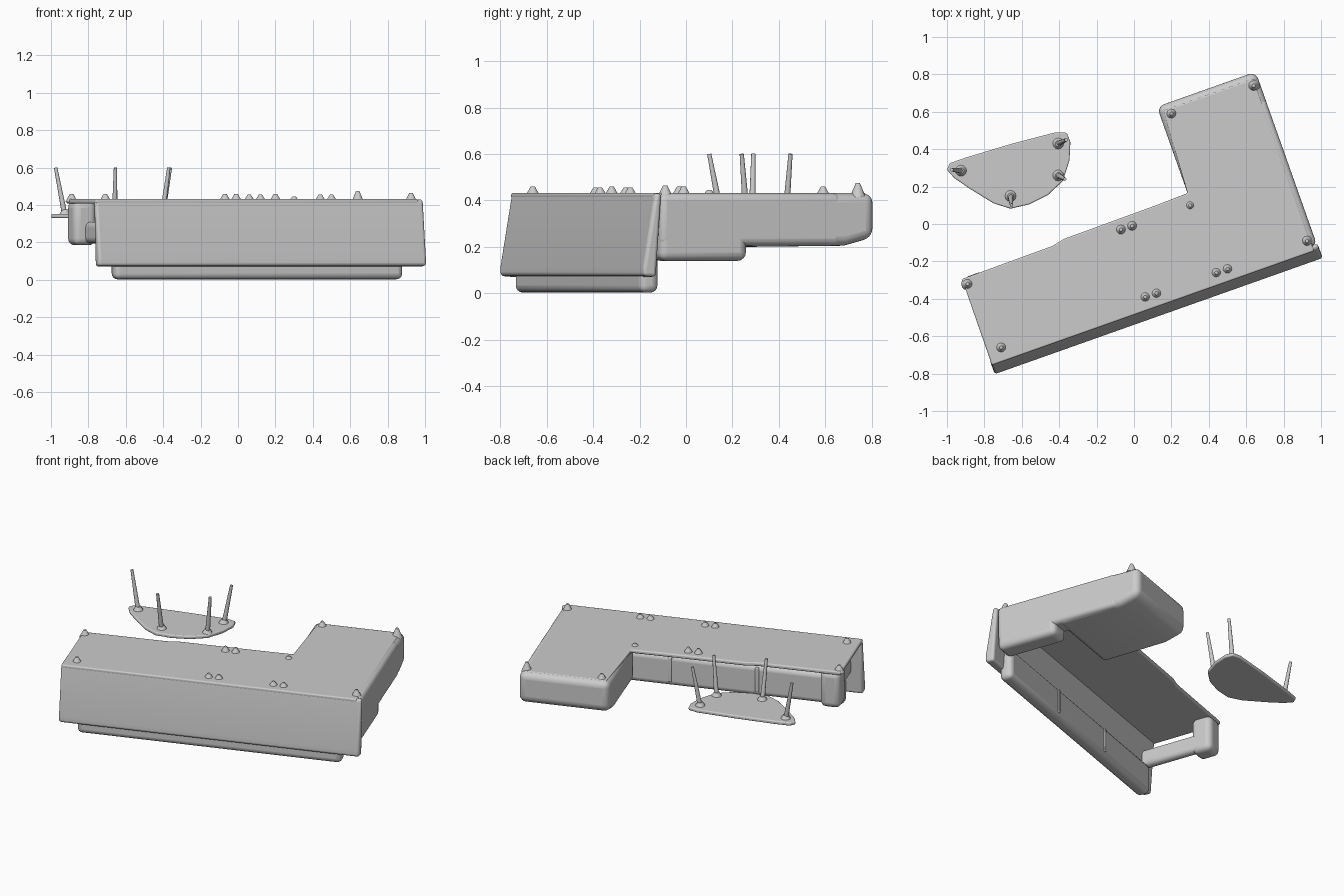
import bpy, bmesh, math
from mathutils import Vector, Matrix

if "Cube" in bpy.data.objects:
    bpy.data.objects.remove(bpy.data.objects["Cube"])

ROT = Matrix.Rotation(math.atan2(0.62, 1.75), 4, 'Z')


def finish(name, bm, bevel=0.0, segs=4, rot=True):
    bmesh.ops.recalc_face_normals(bm, faces=bm.faces)
    me = bpy.data.meshes.new(name)
    bm.to_mesh(me)
    bm.free()
    ob = bpy.data.objects.new(name, me)
    bpy.context.collection.objects.link(ob)
    if rot:
        ob.matrix_world = ROT
    if bevel:
        m = ob.modifiers.new("round", 'BEVEL')
        m.width, m.segments = bevel, segs
        m.limit_method, m.angle_limit = 'ANGLE', math.radians(25)
    bpy.context.view_layer.objects.active = ob
    bpy.ops.object.select_all(action='DESELECT')
    ob.select_set(True)
    bpy.ops.object.shade_smooth_by_angle(angle=math.radians(40))
    return ob


def prism(name, pts, offset, bevel, segs=4, rot=True):
    bm = bmesh.new()
    face = bm.faces.new([bm.verts.new(p) for p in pts])
    new = bmesh.ops.extrude_face_region(bm, geom=[face])
    bmesh.ops.translate(bm, vec=Vector(offset),
                        verts=[v for v in new['geom'] if isinstance(v, bmesh.types.BMVert)])
    return finish(name, bm, bevel, segs, rot)


def box(name, u, v, z, bevel):
    pts = [(u[0], v[0], z[0]), (u[1], v[0], z[0]), (u[1], v[1], z[0]), (u[0], v[1], z[0])]
    return prism(name, pts, (0, 0, z[1] - z[0]), bevel)


def rod(name, a, b, r1, r2, segs=12):
    a, b = Vector(a), Vector(b)
    d = b - a
    bm = bmesh.new()
    bmesh.ops.create_cone(bm, cap_ends=True, segments=segs, radius1=r1, radius2=r2, depth=d.length)
    q = d.to_track_quat('Z', 'Y').to_matrix().to_4x4()
    bmesh.ops.transform(bm, matrix=Matrix.Translation((a + b) / 2) @ q, verts=bm.verts)
    return finish(name, bm, rot=False)


# Upturned sofa: L-shaped base panel
base = [(-.968, -.458), (.86, -.458), (.86, .52), (.35, .52), (.325, .06),
        (.15, .055), (-.38, .05), (-.45, .035), (-.965, .03)]
prism("sofa_base_panel", [(u, v, .408) for u, v in base], (0, 0, .024), .008, 3)

# Chaise block with a slightly sloping underside
chaise = [(.43, -.02), (.43, .55), (.24, .55), (.205, .42), (.2, -.02)]
prism("chaise_seat", [(.325, v, z) for z, v in chaise], (.56, 0, 0), .04, 5)

# Arms: right side panel and arm, left arm bar with its rounded front
box("right_side_panel", (.745, .885), (-.43, .4), (.205, .43), .03)
box("right_arm", (.745, .885), (-.43, -.03), (.14, .41), .035)
box("left_arm_bar", (-.9, -.835), (-.46, .03), (.195, .31), .03)
box("left_arm_front", (-.962, -.835), (-.1, .033), (.185, .42), .035)

# Thin leaning back shell
back = [(-.455, .43), (-.508, .115), (-.508, .075), (-.45, .07), (-.425, .43)]
prism("backrest_shell", [(-.97, v, z) for v, z in back], (1.86, 0, 0), .016, 4)

# Back cushions below the rim: one rounded run and slim seam welts inside
box("back_cushions", (-.865, .77), (-.48, -.395), (.003, .2), .03)
for i, u in enumerate((-.33, .21)):
    box(f"cushion_seam_{i + 1}", (u - .012, u + .012), (-.42, -.39), (.03, .19), .006)

# Small pointed feet, some in pairs
feet = [(.64, .74, .475), (.2, .59, .46), (.3, .1, .445), (-.07, -.03, .46), (-.01, -.01, .46),
        (-.89, -.32, .46), (-.71, -.66, .46), (.06, -.39, .455), (.12, -.37, .455),
        (.44, -.26, .455), (.5, -.24, .455), (.925, -.09, .465)]
for i, (x, y, z) in enumerate(feet):
    rod(f"sofa_foot_{i + 1}", (x, y, .415), (x, y, z), .034, .009)

# Upturned coffee table
top = [(-1, .29), (-.985, .325), (-.9, .355), (-.65, .43), (-.42, .49), (-.36, .488), (-.34, .44),
       (-.345, .34), (-.38, .23), (-.46, .155), (-.56, .105), (-.66, .082), (-.75, .11), (-.88, .19),
       (-.96, .245)]
prism("table_top", [(x, y, .33) for x, y in top], (0, 0, .022), .007, 3, rot=False)

legs = [((-.925, .285), (-.975, .29)), ((-.66, .15), (-.655, .1)),
        ((-.405, .26), (-.37, .24)), ((-.405, .43), (-.362, .45))]
for i, (a, b) in enumerate(legs):
    rod(f"table_leg_{i + 1}", (*a, .34), (*b, .6), .015, .009)
    rod(f"table_leg_collar_{i + 1}", (*a, .345), (*a, .375), .034, .016)
